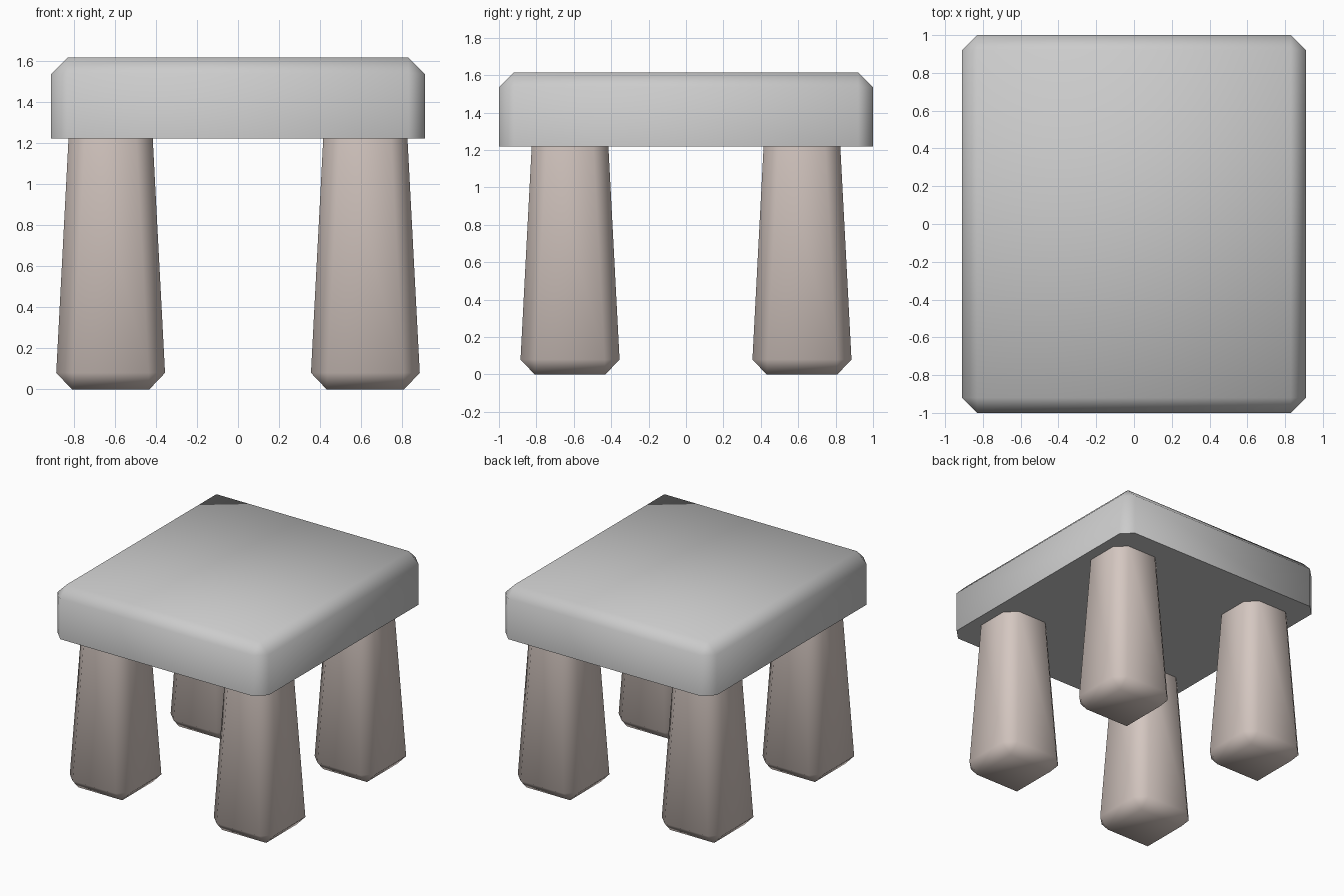
import bpy, bmesh, math

if "Cube" in bpy.data.objects:
    bpy.data.objects.remove(bpy.data.objects["Cube"])

SEAT_Z, TOP_Z = 1.22, 1.615
CHAMFER = 0.08


def chamfered_block(name, lower, upper, z0, z1, sharp_z):
    """Tapered block; every edge is chamfered except the ring at sharp_z."""
    bm = bmesh.new()
    bmesh.ops.create_cube(bm, size=2)
    for v in bm.verts:
        hx, hy = upper if v.co.z > 0 else lower
        v.co = (v.co.x * hx, v.co.y * hy, z1 if v.co.z > 0 else z0)
    edges = [e for e in bm.edges
             if any(abs(v.co.z - sharp_z) > 1e-4 for v in e.verts)]
    bmesh.ops.bevel(bm, geom=edges, offset=CHAMFER, segments=1,
                    profile=0.5, affect='EDGES')
    bmesh.ops.recalc_face_normals(bm, faces=bm.faces)
    mesh = bpy.data.meshes.new(name)
    bm.to_mesh(mesh)
    bm.free()
    mesh.shade_smooth()
    mesh.set_sharp_from_angle(angle=math.radians(65))
    return mesh


def add(name, mesh, x=0, y=0):
    ob = bpy.data.objects.new(name, mesh)
    ob.location = (x, y, 0)
    bpy.context.collection.objects.link(ob)


# Seat slab with a sharp lower rim
add("seat", chamfered_block("seat", (0.91, 1.0), (0.91, 1.0),
                            SEAT_Z, TOP_Z, SEAT_Z))

# Four legs, narrower at the top, butting against the seat
leg = chamfered_block("leg", (0.269, 0.269), (0.205, 0.205),
                      0, SEAT_Z, SEAT_Z)
brown = bpy.data.materials.new("leg_brown_grey")
brown.diffuse_color = (0.66, 0.57, 0.53, 1)
brown.use_nodes = True
brown.node_tree.nodes["Principled BSDF"].inputs["Base Color"].default_value = brown.diffuse_color
leg.materials.append(brown)
for y, front in ((-0.62, "front"), (0.62, "back")):
    for x, side in ((-0.62, "left"), (0.62, "right")):
        add(f"{front}_{side}_leg", leg, x, y)
